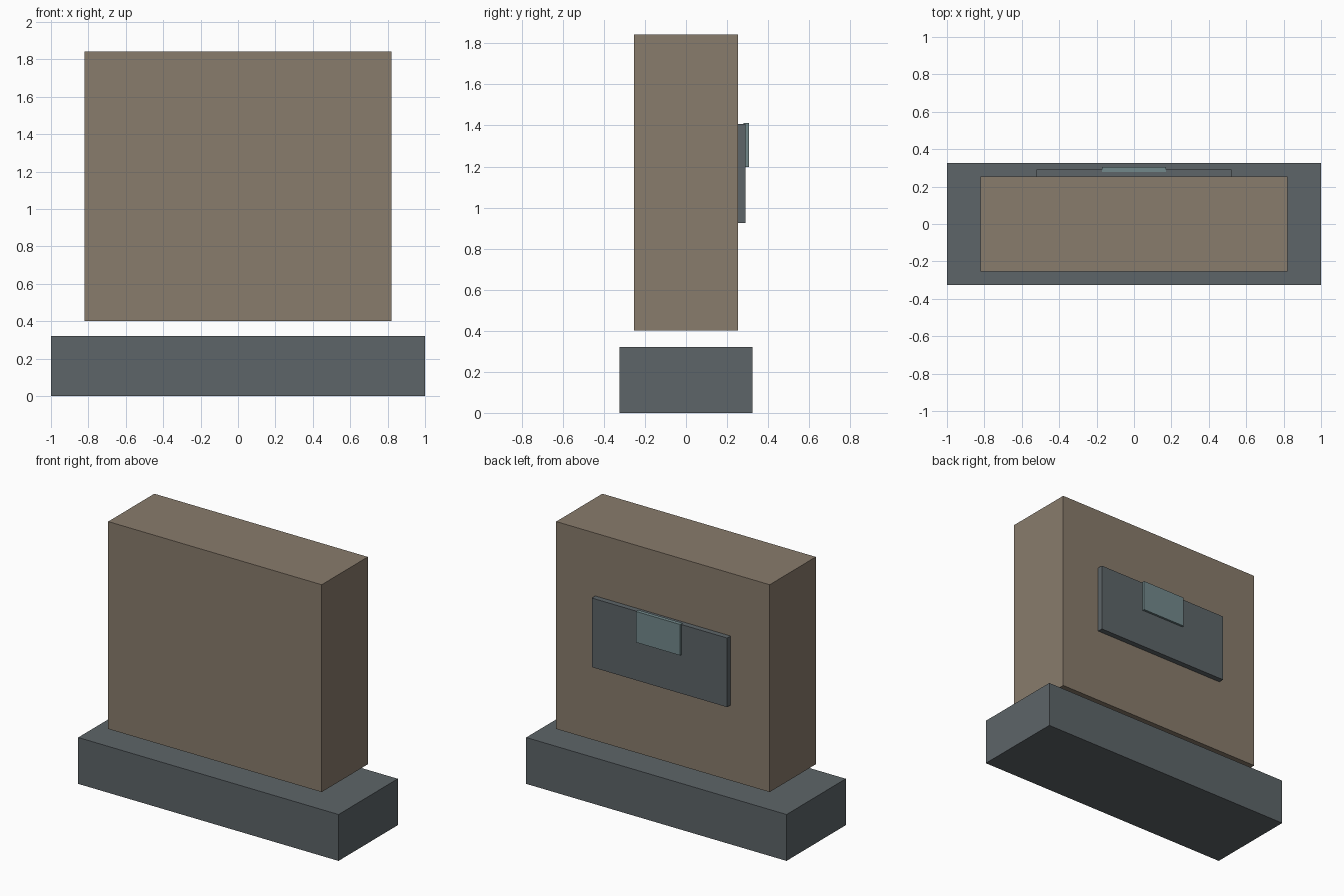
import bpy

if "Cube" in bpy.data.objects:
    bpy.data.objects.remove(bpy.data.objects["Cube"])


def material(name, rgb):
    mat = bpy.data.materials.new(name)
    mat.diffuse_color = (*rgb, 1)
    mat.use_nodes = True
    mat.node_tree.nodes["Principled BSDF"].inputs["Base Color"].default_value = mat.diffuse_color
    return mat


def box(name, x, y, z, mat):
    """Box from (min, max) ranges on each axis."""
    spans = (x, y, z)
    centre = [(a + b) / 2 for a, b in spans]
    bpy.ops.mesh.primitive_cube_add(size=1, location=centre)
    obj = bpy.context.object
    obj.name = name
    obj.scale = [b - a for a, b in spans]
    bpy.ops.object.transform_apply(location=False, rotation=False, scale=True)
    obj.data.materials.append(mat)
    return obj


slate = material("slate", (0.11, 0.13, 0.14))
tan = material("tan", (0.25, 0.20, 0.15))
teal = material("teal", (0.17, 0.25, 0.26))

# Plinth and the slab floating just above it
box("plinth", (-1, 1), (-0.325, 0.325), (0, 0.322), slate)
box("slab", (-0.82, 0.82), (-0.253, 0.253), (0.402, 1.842), tan)

# Rear panel with a small tab at its top edge
box("rear_panel", (-0.52, 0.52), (0.25, 0.291), (0.926, 1.406), slate)
box("panel_tab", (-0.17, 0.17), (0.279, 0.306), (1.197, 1.412), teal)
